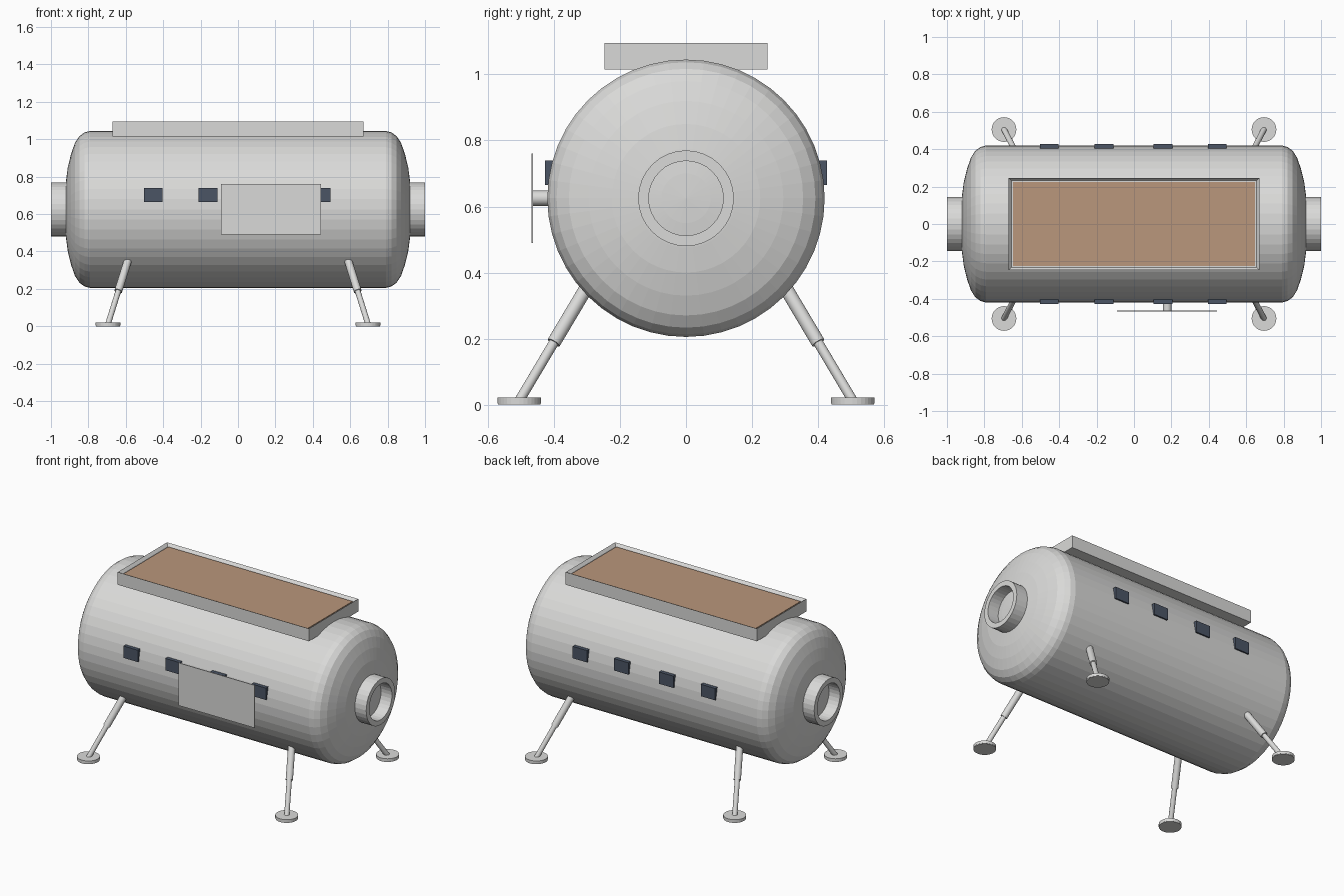
import bpy, bmesh, math
from mathutils import Vector

cube = bpy.data.objects.get("Cube")
if cube:
    bpy.data.objects.remove(cube, do_unlink=True)

CZ, R = 0.625, 0.42   # hull axis height and radius


def material(name, rgb):
    m = bpy.data.materials.new(name)
    m.use_nodes = True
    m.diffuse_color = (*rgb, 1)
    m.node_tree.nodes["Principled BSDF"].inputs["Base Color"].default_value = (*rgb, 1)
    return m


shell = material("pale grey metal", (0.7, 0.7, 0.69))
glass = material("dark blue glass", (0.07, 0.09, 0.13))
copper = material("copper brown cells", (0.49, 0.31, 0.2))


def finish(name, bm, mat):
    bmesh.ops.recalc_face_normals(bm, faces=bm.faces)
    me = bpy.data.meshes.new(name)
    bm.to_mesh(me)
    bm.free()
    me.materials.append(mat)
    ob = bpy.data.objects.new(name, me)
    bpy.context.collection.objects.link(ob)
    return ob


def box(name, lo, hi, mat):
    bm = bmesh.new()
    bmesh.ops.create_cube(bm, size=1)
    for v in bm.verts:
        v.co = [(l + h) / 2 + c * (h - l) for l, h, c in zip(lo, hi, v.co)]
    return finish(name, bm, mat)


def lathe(name, profile, segments, mat, closed=False):
    """Spin (x, radius) points about the hull axis."""
    bm = bmesh.new()
    verts = [bm.verts.new((x, 0, CZ + r)) for x, r in profile]
    edges = [bm.edges.new(p) for p in zip(verts, verts[1:])]
    if closed:
        edges.append(bm.edges.new((verts[-1], verts[0])))
    bmesh.ops.spin(bm, geom=verts + edges, cent=(0, 0, CZ), axis=(1, 0, 0),
                   angle=math.tau, steps=segments)
    bmesh.ops.remove_doubles(bm, verts=bm.verts, dist=1e-5)
    return finish(name, bm, mat)


def rod(name, a, b, radius, mat, segments=24):
    a, b = Vector(a), Vector(b)
    bm = bmesh.new()
    bmesh.ops.create_cone(bm, cap_ends=True, segments=segments, radius1=radius,
                          radius2=radius, depth=(b - a).length)
    turn = (b - a).to_track_quat('Z', 'Y').to_matrix()
    for v in bm.verts:
        v.co = turn @ v.co + (a + b) / 2
    ob = finish(name, bm, mat)
    for p in ob.data.polygons:
        p.use_smooth = len(p.vertices) == 4
    for e in ob.data.edges:
        e.use_edge_sharp = abs((ob.data.vertices[e.vertices[0]].co
                                - ob.data.vertices[e.vertices[1]].co).length) < radius
    return ob


# Pressure hull with domed ends
dome = [(0.79, R), (0.82, 0.412), (0.848, 0.392), (0.872, 0.355),
        (0.893, 0.295), (0.91, 0.225), (0.92, 0.15), (0.927, 0.075), (0.93, 0)]
lathe("hull", [(-x, r) for x, r in reversed(dome)] + dome, 48, shell)

# Docking rings at both ends
for s, side in ((1, "left"), (-1, "right")):
    ring = [(0.9, 0.145), (1, 0.145), (1, 0.113), (0.9, 0.113)]
    lathe(side + "_docking_ring", [(s * x, r) for x, r in ring], 32, shell, True)

# Roof tray holding the solar cells
tray = box("solar_tray", (-0.67, -0.247, 1.015), (0.67, 0.247, 1.095), shell)
bm = bmesh.new()
bm.from_mesh(tray.data)
top = [f for f in bm.faces if f.normal.z > 0.9]
bmesh.ops.inset_region(bm, faces=top, thickness=0.022)
bmesh.ops.translate(bm, verts=top[0].verts, vec=(0, 0, -0.018))
bm.to_mesh(tray.data)
bm.free()
box("solar_cells", (-0.646, -0.224, 1.076), (0.646, 0.224, 1.082), copper)

# Windows along both sides
for s, side in ((-1, "front"), (1, "back")):
    for i, x in enumerate((-0.453, -0.16, 0.155, 0.445)):
        y = sorted((s * 0.39, s * 0.427))
        box(f"{side}_window_{i + 1}", (x - 0.05, y[0], 0.665),
            (x + 0.05, y[1], 0.74), glass)

# Side panel on its short mount
rod("panel_mount", (0.178, -0.4, CZ), (0.178, -0.465, CZ), 0.023, shell)
box("side_panel", (-0.09, -0.468, 0.49), (0.445, -0.463, 0.76), shell)

# Telescopic legs with round feet
for sx, side in ((1, "left"), (-1, "right")):
    for sy, end in ((-1, "front"), (1, "back")):
        foot = Vector((sx * 0.695, sy * 0.505, 0.012))
        hip = Vector((sx * 0.583, sy * 0.292, 0.37))
        knee = foot.lerp(hip, 0.49)
        name = f"{end}_{side}_"
        rod(name + "upper_leg", knee, hip, 0.021, shell)
        rod(name + "lower_leg", foot, knee.lerp(hip, 0.1), 0.015, shell)
        rod(name + "foot", (foot.x, foot.y, 0.003), (foot.x, foot.y, 0.021), 0.066, shell, 32)
        box_bottom = foot.copy()
        box_bottom.z = 0
        rod(name + "foot_sole", box_bottom, (foot.x, foot.y, 0.004), 0.065, shell, 32)
